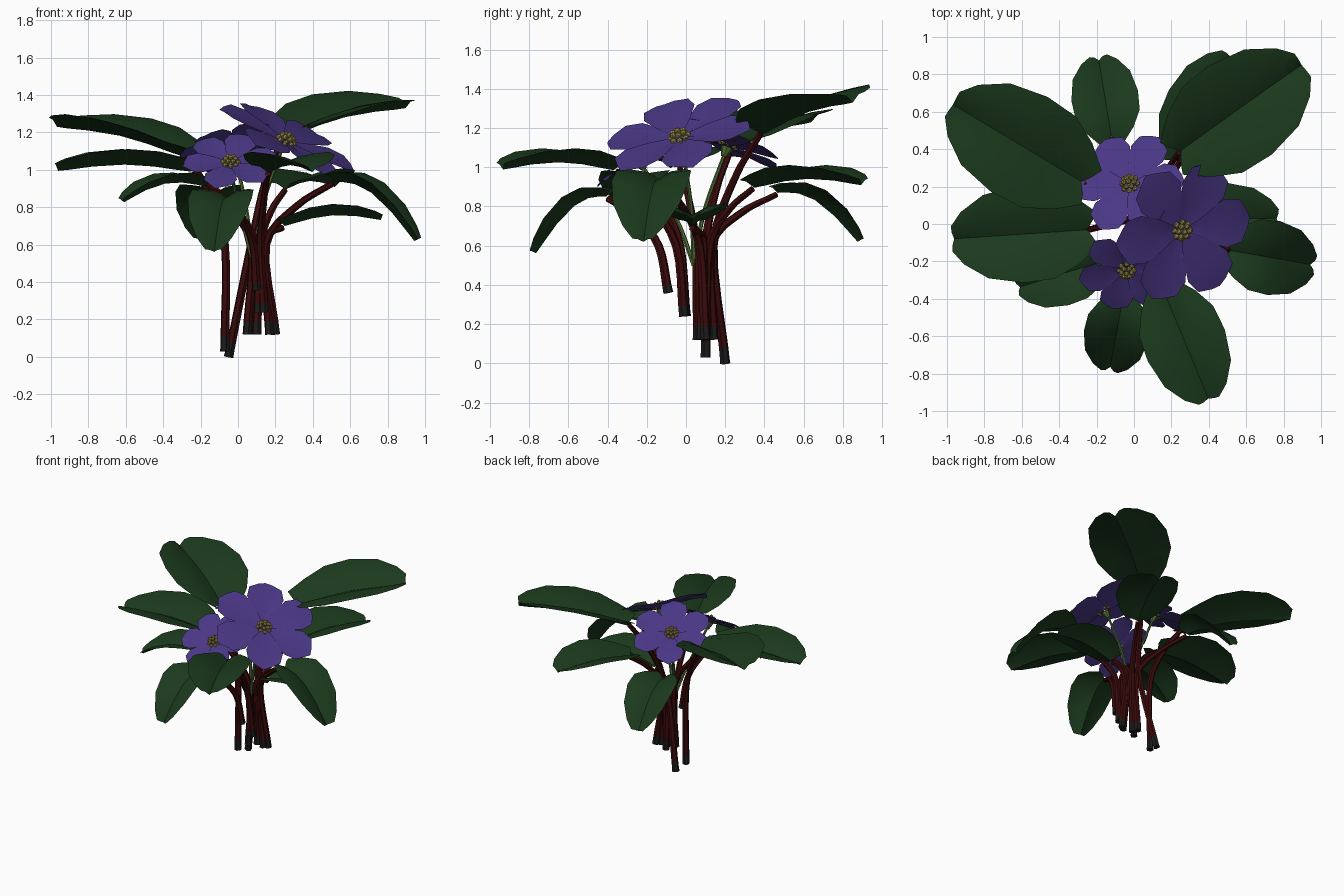
import bpy, bmesh, math
from mathutils import Vector, Matrix

if "Cube" in bpy.data.objects:
    bpy.data.objects.remove(bpy.data.objects["Cube"])


def mat(name, r, g, b):
    m = bpy.data.materials.new(name)
    m.diffuse_color = (r, g, b, 1)
    m.use_nodes = True
    m.node_tree.nodes["Principled BSDF"].inputs["Base Color"].default_value = m.diffuse_color
    return m


LEAF = mat("leaf_green", 0.011, 0.042, 0.012)
PETAL = mat("petal_violet", 0.068, 0.038, 0.235)
STEM = mat("stem_dark_red", 0.042, 0.003, 0.003)
SOIL = mat("stem_end_dark", 0.012, 0.011, 0.011)
STALK = mat("stalk_green", 0.075, 0.145, 0.035)
POLLEN = mat("pollen_yellow", 0.36, 0.29, 0.07)


def finish(bm, name, mats, angle=40):
    me = bpy.data.meshes.new(name)
    bm.to_mesh(me)
    bm.free()
    ob = bpy.data.objects.new(name, me)
    bpy.context.collection.objects.link(ob)
    for m in mats:
        me.materials.append(m)
    bpy.ops.object.select_all(action='DESELECT')
    ob.select_set(True)
    bpy.context.view_layer.objects.active = ob
    bpy.ops.object.shade_smooth_by_angle(angle=math.radians(angle))


def skin(bm, rows, closed=False):
    """Join rows of points with quads."""
    vs = [[bm.verts.new(p) for p in r] for r in rows]
    n = len(vs[0])
    out = []
    for a, b in zip(vs, vs[1:]):
        out.append([bm.faces.new((a[i], a[(i + 1) % n], b[(i + 1) % n], b[i]))
                    for i in range(n if closed else n - 1)])
    return vs, out


def tube(name, P, r0, r1, mats, dark=False, sides=6):
    """Round stem on a smooth path through the points; the first stretch may be dark."""
    E = [2 * P[0] - P[1]] + P + [2 * P[-1] - P[-2]]
    path = []
    for i in range(1, len(E) - 2):
        a, b, c, d = E[i - 1:i + 3]
        for t in (0, .25, .5, .75):
            path.append(b + (c - a) * t / 2 + (2 * a - 5 * b + 4 * c - d) * t * t / 2
                        + (3 * b - a - 3 * c + d) * t ** 3 / 2)
    path.append(P[-1])
    last = len(path) - 1
    bm = bmesh.new()
    rows = []
    for i, p in enumerate(path):
        tan = (path[min(i + 1, last)] - path[max(i - 1, 0)]).normalized()
        u = Vector((0.3, 1, 0)).cross(tan).normalized()
        w = tan.cross(u)
        r = r0 + (r1 - r0) * i / last
        rows.append([p + r * (u * math.cos(q) + w * math.sin(q))
                     for q in (math.tau * k / sides for k in range(sides))])
    vs, faces = skin(bm, rows, True)
    ends = [bm.faces.new(vs[0][::-1]), bm.faces.new(vs[-1])]
    if dark:
        for f in sum(faces[:4], []) + ends[:1]:
            f.material_index = 1
    finish(bm, name, mats)


# leaf blade: position along the length, half width factor
BLADE = [(0, .36), (.1, .70), (.28, .96), (.5, 1), (.75, .86), (.92, .54), (1, .26)]


def leaf(name, b, e, roll=0.0):
    width = 0.71 * (e - b).length
    drop = max(0, b.z - e.z)
    mid = (b + e) / 2
    mid.z += 0.06 + 0.17 * drop                    # hanging leaves arch more
    along = Vector((e.x - b.x, e.y - b.y, 0)).normalized()
    side = Vector((-along.y, along.x, roll)).normalized()
    bm = bmesh.new()
    rows = []
    for t, w in BLADE:
        c = b * (2 * (t - .5) * (t - 1)) + mid * (4 * t * (1 - t)) + e * (2 * t * (t - .5))
        slope = b * (4 * t - 3) + mid * (4 - 8 * t) + e * (4 * t - 1)
        up = slope.cross(side).normalized()
        row = []
        for s in (-1, -.5, 0, .5, 1):
            # halves folded upward from a low midrib, flattening to the rim
            fold = {0: -.10, .5: .03, 1: .06}[abs(s)] * w ** .5 * width
            p = c + side * (s * w * width / 2) + up * fold * (1 if up.z > 0 else -1)
            if t == 0:                             # heart-shaped base lobes
                p -= along * 0.07 * width * abs(s)
            row.append(p)
        rows.append(row)
    skin(bm, rows)
    finish(bm, name, [LEAF], 50)


# leaves: blade base, blade tip, stem foot, and where the stem starts to bend outward
LEAVES = {
    "back_left": ((-.27, .22, 1.10), (-.97, .64, 1.26), (-.07, .1, .03), (-.07, .1)),
    "left": ((-.24, -.03, 1.02), (-.97, -.08, 1.02), (.05, .06, .12), (.07, .05)),
    "front_left": ((-.17, -.2, .93), (-.62, -.34, .84), (.11, 0, .24), (.1, -.03)),
    "front": ((-.06, -.4, .87), (-.13, -.78, .57), (.1, -.09, .36), (.08, -.14)),
    "front_right": ((.16, -.36, 1.01), (.4, -.94, 1.01), (.14, -.01, .24), (.12, -.05)),
    "right": ((.51, -.14, .96), (.96, -.22, .63), (.2, .1, .12), (.15, .07)),
    "low_right": ((.24, .03, .72), (.77, .03, .75), (.17, .08, .12), (.13, .09)),
    "back_right": ((.24, .38, 1.2), (.9, .85, 1.36), (-.05, .2, 0), (.07, .14)),
    "low_back_right": ((.25, .34, .92), (.52, .9, .93), (.1, .1, .12), (.12, .12)),
    "back": ((-.12, .46, .89), (-.19, .89, .63), (.08, .14, .12), (.08, .13)),
}
for name, (base, tip, foot, bend) in LEAVES.items():
    base, tip, foot = Vector(base), Vector(tip), Vector(foot)
    leaf(name + "_leaf", base, tip, .1 if name == "back_right" else 0)
    knee = Vector((*bend, .6))
    elbow = knee.lerp(base, .45)
    elbow.z += .12 * (base.z - knee.z)
    tube(name + "_leaf_stem", [foot, foot.lerp(knee, .14), knee, elbow, base - Vector((0, 0, .03))],
         .027, .017, [STEM, SOIL], True)


# petal outline: distance from the centre, half width, height
PETAL_ROWS = [(.04, .04, 0), (.33, .22, .04), (.62, .34, .07), (.84, .3, .07), (1, .12, .05)]


def flower(name, centre, normal, radius, turn):
    c, n = Vector(centre), Vector(normal).normalized()
    M = Matrix.Translation(c) @ Vector((0, 0, 1)).rotation_difference(n).to_matrix().to_4x4()
    # six overlapping petals
    bm = bmesh.new()
    for k in range(6):
        R = M @ Matrix.Rotation(math.radians(turn + 60 * k), 4, 'Z')
        skin(bm, [[R @ Vector(((d - (.05 if s and d > .9 else 0)) * radius, s * w * radius,
                               (h + .03 * abs(s)) * radius + .006 * (k % 2)))
                   for s in (-1, 0, 1)] for d, w, h in PETAL_ROWS])
    finish(bm, name + "_petals", [PETAL])
    # cluster of pollen beads
    bm = bmesh.new()
    r = .03 + radius * 0.045
    for ring, count, z in ((0, 1, 1.1), (.65, 6, .85), (.95, 8, .35)):
        for i in range(count):
            q = math.tau * i / count
            p = Vector((ring * math.cos(q), ring * math.sin(q), z)) * r
            bmesh.ops.create_icosphere(bm, subdivisions=1, radius=r * .36,
                                       matrix=M @ Matrix.Translation(p))
    finish(bm, name + "_pollen", [POLLEN])
    # green cup below the petals, and stalk
    bm = bmesh.new()
    bmesh.ops.create_cone(bm, cap_ends=True, segments=8, radius1=.014, radius2=.032, depth=.05,
                          matrix=M @ Matrix.Translation((0, 0, -.025)))
    finish(bm, name + "_cup", [STALK])
    end, root = c - n * .04, Vector((.08, .04, .5))
    tube(name + "_stalk", [root, root.lerp(end, .5) - Vector((n.x, n.y, 0)) * .06, end],
         .012, .009, [STALK])


flower("large_flower", (.25, -.03, 1.14), (.5, -.3, 1), .40, 7)
flower("back_flower", (-.02, .21, 1.10), (-.22, .42, 1), .30, 0)
flower("front_flower", (-.04, -.24, 1.03), (.02, -.7, 1), .26, 12)
